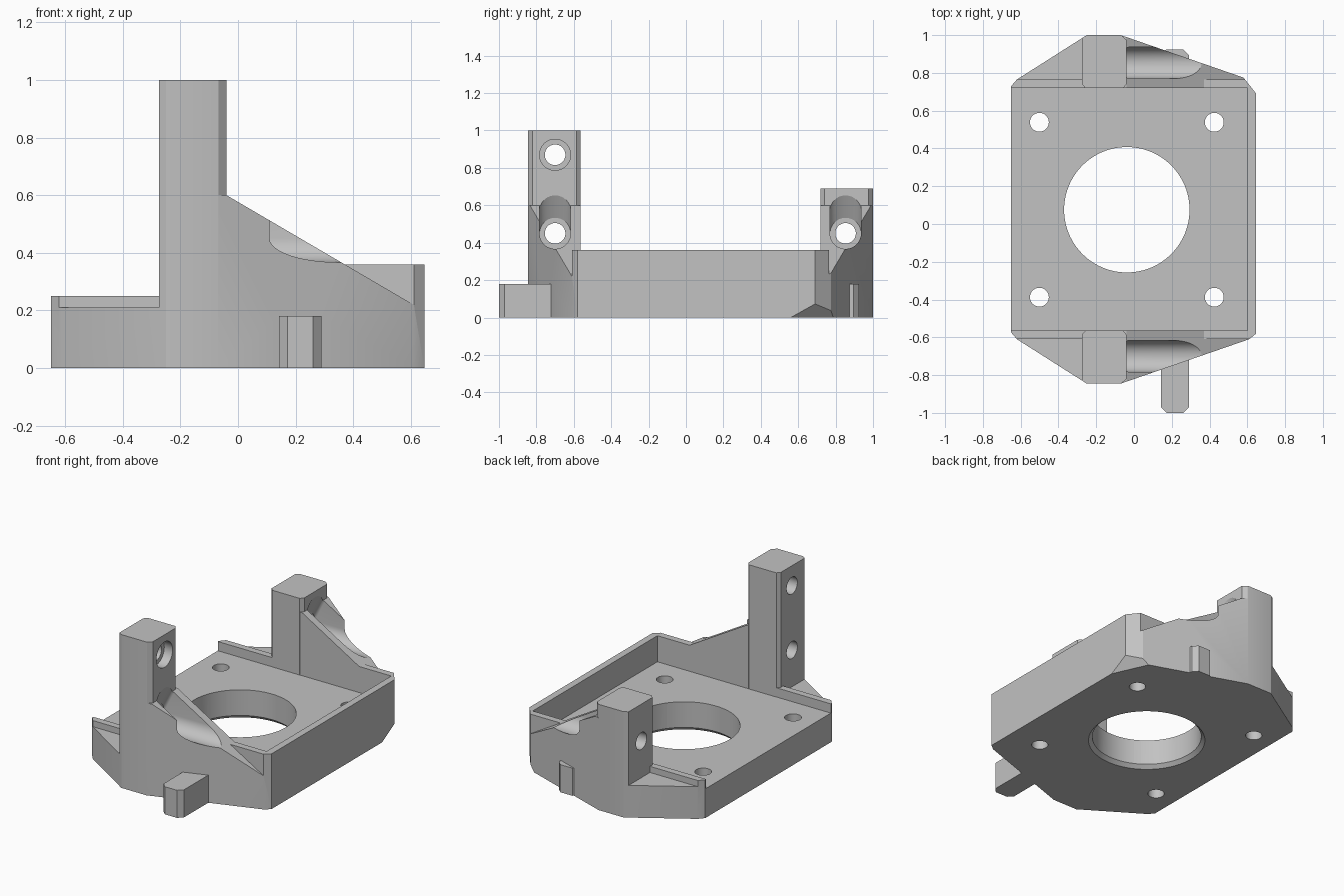
import bpy, bmesh, math
from mathutils import Vector

cube = bpy.data.objects.get("Cube")
if cube:
    bpy.data.objects.remove(cube, do_unlink=True)

MID_Y = 0.0775        # mirror line between the two side posts
FLOOR = 0.19

grey = bpy.data.materials.new("grey plastic")
grey.use_nodes = True
grey.diffuse_color = (0.54, 0.54, 0.54, 1)
grey.node_tree.nodes["Principled BSDF"].inputs["Base Color"].default_value = grey.diffuse_color


def finish(name, bm):
    bmesh.ops.recalc_face_normals(bm, faces=bm.faces)
    mesh = bpy.data.meshes.new(name)
    bm.to_mesh(mesh)
    bm.free()
    mesh.materials.append(grey)
    obj = bpy.data.objects.new(name, mesh)
    bpy.context.collection.objects.link(obj)
    return obj


def prism(name, points, lo, hi, axis="z"):
    """Extrude an outline along z, or an x-z profile along y."""
    bm = bmesh.new()
    place = (lambda a, b, h: (a, b, h)) if axis == "z" else (lambda a, b, h: (a, h, b))
    face = bm.faces.new([bm.verts.new(place(a, b, lo)) for a, b in points])
    moved = bmesh.ops.extrude_face_region(bm, geom=[face], use_keep_orig=True)["geom"]
    shift = Vector(place(0, 0, hi - lo))
    bmesh.ops.translate(bm, vec=shift, verts=[v for v in moved if isinstance(v, bmesh.types.BMVert)])
    return finish(name, bm)


def box(name, x0, x1, y0, y1, z0, z1):
    return prism(name, [(x0, y0), (x1, y0), (x1, y1), (x0, y1)], z0, z1)


def hull(name, rings, axis, sides=48):
    """Convex solid around circles given as (centre, radius)."""
    bm = bmesh.new()
    for (x, y, z), r in rings:
        for i in range(sides):
            a = math.tau * i / sides
            u, v = r * math.cos(a), r * math.sin(a)
            bm.verts.new((x, y + u, z + v) if axis == "x" else (x + u, y + v, z))
    out = bmesh.ops.convex_hull(bm, input=bm.verts)
    spare = {v for v in out["geom_interior"] + out["geom_unused"] if isinstance(v, bmesh.types.BMVert)}
    bmesh.ops.delete(bm, geom=list(spare), context="VERTS")
    bmesh.ops.dissolve_limit(bm, angle_limit=0.001, verts=bm.verts, edges=bm.edges)
    return finish(name, bm)


def combine(target, tool, operation):
    mod = target.modifiers.new("combine", "BOOLEAN")
    mod.operation, mod.solver, mod.object = operation, "EXACT", tool
    bpy.context.view_layer.objects.active = target
    bpy.ops.object.modifier_apply(modifier=mod.name)
    bpy.data.objects.remove(tool, do_unlink=True)


# Floor plate and end wall, left oversize until trimmed
bracket = box("motor_bracket", -0.75, 0.75, -0.92, 1.08, -0.1, FLOOR)
combine(bracket, box("end_wall", 0.602, 0.72, -0.6, 0.755, 0.05, 0.36), "UNION")

# Side ledges, sloped webs, rims and posts, mirrored front to back
web_profile = [(-0.7, 0.02), (0.7, 0.02), (0.7, 0.167), (-0.04, 0.6), (-0.2, 0.6),
               (-0.2, 0.21), (-0.7, 0.21)]
for side, post_top in ((1, 1.0), (-1, 0.69)):
    def my(y):
        return MID_Y + side * (y - MID_Y)
    outer, rim, inner = my(-0.9), my(-0.609), my(-0.565)
    combine(bracket, prism("web", web_profile, outer, inner, "y"), "UNION")
    combine(bracket, box("low_rim", -0.71, -0.2, rim, inner, 0.04, 0.25), "UNION")
    combine(bracket, box("high_rim", -0.15, 0.71, rim, inner, 0.06, 0.36), "UNION")
    post = [(-0.275, outer), (-0.13, outer), (-0.04, my(-0.82)), (-0.04, my(-0.585)),
            (-0.058, my(-0.564)), (-0.257, my(-0.564)), (-0.275, my(-0.585))]
    combine(bracket, prism("post", post, 0.03, post_top), "UNION")

# Trim everything to the outer envelope
outline = [(-0.65, -0.575), (-0.62, -0.61), (-0.25, -0.845), (-0.07, -0.845), (0.61, -0.61),
           (0.647, -0.58), (0.647, 0.69), (0.58, 0.775), (-0.07, 1.0), (-0.25, 1.0),
           (-0.62, 0.765), (-0.65, 0.73)]
combine(bracket, prism("envelope", outline, -0.3, 1.3), "INTERSECT")

# Locating tabs
tab = [(0.142, 0.6), (0.29, 0.6), (0.29, 0.895), (0.26, 0.925), (0.172, 0.925), (0.142, 0.895)]
combine(bracket, prism("back_tab", tab, -0.07, 0.18), "UNION")
combine(bracket, prism("front_tab", [(x, -y - 0.075) for x, y in tab], -0.07, 0.18), "UNION")

# Flat underside, and a slanted cut under one back corner
combine(bracket, box("ground_cut", -2, 2, -2, 2, -1, 0), "DIFFERENCE")
wedge = box("corner_cut", 0.5, 0.8, 0.5, 0.9, -0.5, 0)
for v in wedge.data.vertices:
    if v.co.z > -0.1:
        v.co.z = 1.237 * (v.co.x - 0.647) + 0.56 * (v.co.y - 0.56)
combine(bracket, wedge, "DIFFERENCE")

# Motor opening with a chamfered lower edge
cx, cy = -0.038, MID_Y - 0.002
combine(bracket, hull("opening", [((cx, cy, -0.1), 0.332), ((cx, cy, 0.5), 0.332)], "z", 96), "DIFFERENCE")
combine(bracket, hull("opening_chamfer", [((cx, cy, -0.02), 0.375), ((cx, cy, 0.025), 0.33)], "z", 96),
        "DIFFERENCE")

# Motor screw holes
for dx in (-0.463, 0.463):
    for dy in (-0.463, 0.463):
        x, y = cx + dx, cy + dy
        combine(bracket, hull("screw_hole", [((x, y, -0.1), 0.05), ((x, y, 0.4), 0.05)], "z", 32),
                "DIFFERENCE")

# Rod clamp holes and the tool channels through the webs
for y, heights in ((-0.7, (0.45, 0.87)), (0.853, (0.45,))):
    for z in heights:
        combine(bracket, hull("clamp_hole", [((-0.5, y, z), 0.055), ((0.0, y, z), 0.055)], "x"),
                "DIFFERENCE")
    channel = [((-0.1, y, 0.45), 0.083), ((0.1, y, 0.85), 0.083), ((0.6, y, 0.45), 0.083)]
    combine(bracket, hull("tool_channel", channel, "x"), "DIFFERENCE")
combine(bracket, hull("counterbore", [((-0.1, -0.7, 0.87), 0.083), ((0.1, -0.7, 0.87), 0.083)], "x"),
        "DIFFERENCE")

# Smooth round surfaces, sharp edges
bpy.ops.object.select_all(action="DESELECT")
bracket.select_set(True)
bpy.context.view_layer.objects.active = bracket
bpy.ops.object.shade_smooth_by_angle(angle=math.radians(20))
